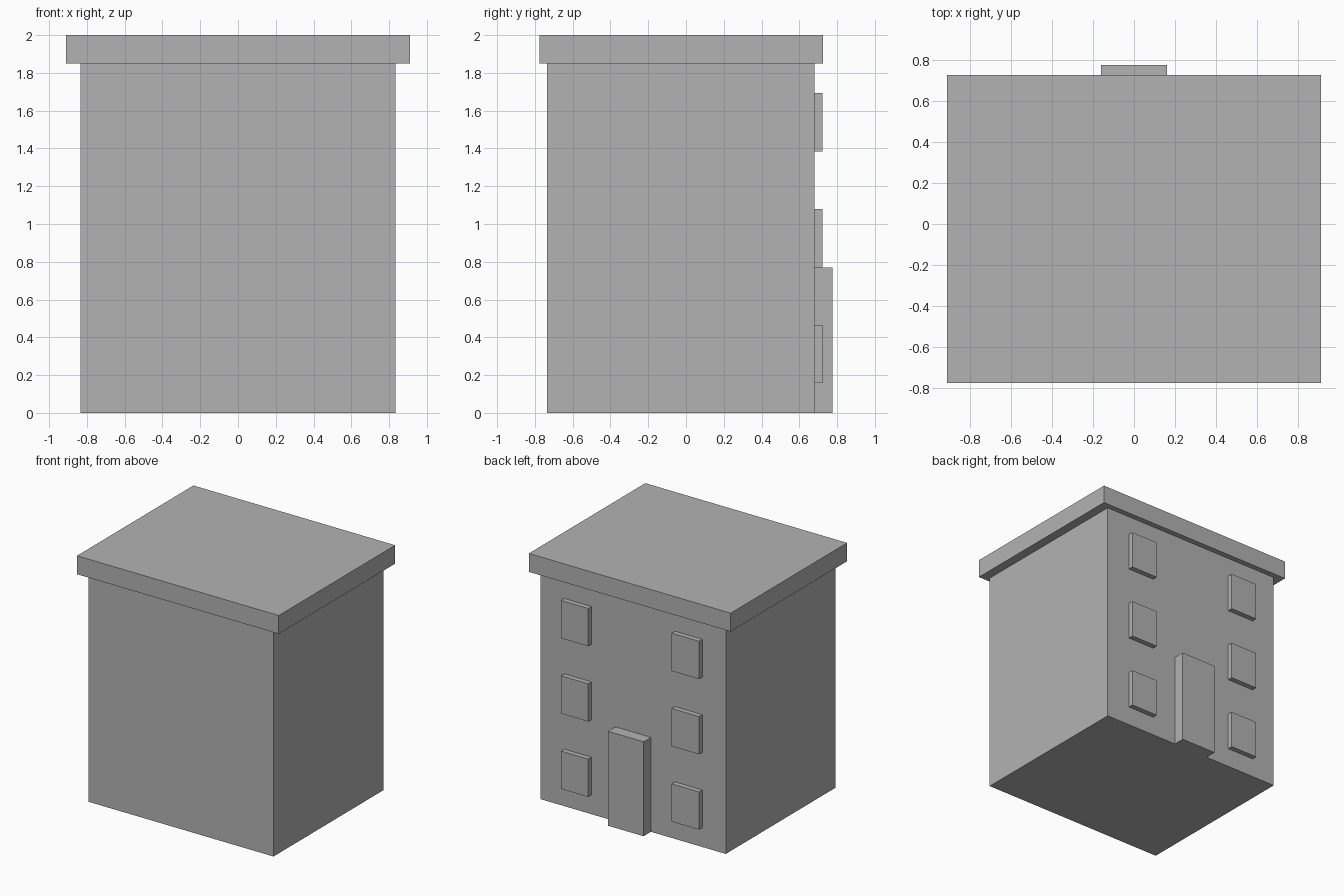
import bpy
from mathutils import Matrix, Vector
import bmesh

default = bpy.data.objects.get("Cube")
if default:
    bpy.data.objects.remove(default, do_unlink=True)

# Single plain material
grey = bpy.data.materials.new("plain grey")
grey.use_nodes = True
colour = (0.45, 0.45, 0.45, 1)
grey.diffuse_color = colour
grey.node_tree.nodes["Principled BSDF"].inputs["Base Color"].default_value = colour


def box(name, x, y, z):
    """Flat-shaded box spanning the given (low, high) ranges."""
    spans = (x, y, z)
    centre = Vector([(a + b) / 2 for a, b in spans])
    size = Vector([b - a for a, b in spans])
    bm = bmesh.new()
    bmesh.ops.create_cube(bm, size=1, matrix=Matrix.Diagonal(size).to_4x4())
    mesh = bpy.data.meshes.new(name)
    bm.to_mesh(mesh)
    bm.free()
    mesh.materials.append(grey)
    obj = bpy.data.objects.new(name, mesh)
    obj.location = centre
    bpy.context.collection.objects.link(obj)
    return obj


WALL_BACK = 0.68

# Main block and overhanging roof slab
box("building_body", (-0.835, 0.835), (-0.735, WALL_BACK), (0, 1.85))
box("roof_slab", (-0.91, 0.91), (-0.775, 0.725), (1.85, 2))

# Door projecting from the back wall
box("door", (-0.16, 0.16), (WALL_BACK, 0.775), (0, 0.77))

# Two columns of windows over three storeys
for side, cx in (("left", 0.5), ("right", -0.5)):
    for storey in range(3):
        base = 0.157 + storey * 0.614
        box(f"window_{side}_{storey + 1}", (cx - 0.123, cx + 0.123),
            (WALL_BACK, 0.722), (base, base + 0.308))
